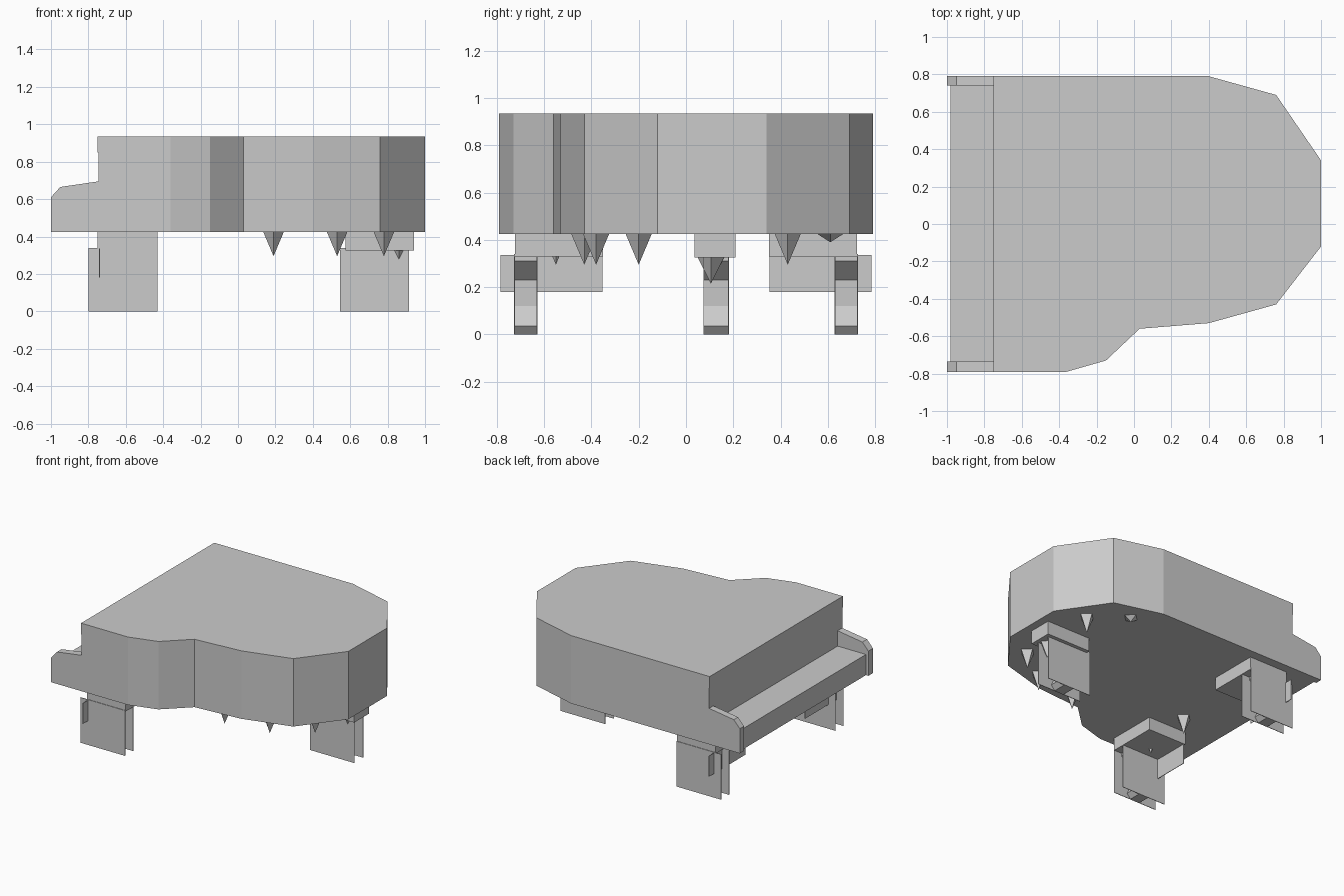
import bpy
import bmesh
from mathutils import Vector

if "Cube" in bpy.data.objects:
    bpy.data.objects.remove(bpy.data.objects["Cube"], do_unlink=True)

# Single grey finish
GREY = (0.6, 0.6, 0.6, 1)
grey = bpy.data.materials.new("light_grey")
grey.use_nodes = True
grey.diffuse_color = GREY
grey.node_tree.nodes["Principled BSDF"].inputs["Base Color"].default_value = GREY


def finish(name, bm):
    bmesh.ops.recalc_face_normals(bm, faces=bm.faces)
    mesh = bpy.data.meshes.new(name)
    bm.to_mesh(mesh)
    bm.free()
    mesh.materials.append(grey)
    obj = bpy.data.objects.new(name, mesh)
    bpy.context.collection.objects.link(obj)
    return obj


def prism(name, points, axis, low, high):
    """Extrude a plan (axis z) or a side profile (axis y)."""
    bm = bmesh.new()
    if axis == "z":
        verts = [bm.verts.new((a, b, low)) for a, b in points]
        move = Vector((0, 0, high - low))
    else:
        verts = [bm.verts.new((a, low, b)) for a, b in points]
        move = Vector((0, high - low, 0))
    face = bm.faces.new(verts)
    result = bmesh.ops.extrude_face_region(bm, geom=[face], use_keep_orig=True)
    moved = [g for g in result["geom"] if isinstance(g, bmesh.types.BMVert)]
    bmesh.ops.translate(bm, verts=moved, vec=move)
    return finish(name, bm)


def box(name, x, y, z):
    corners = [(x[0], y[0]), (x[1], y[0]), (x[1], y[1]), (x[0], y[1])]
    return prism(name, corners, "z", *z)


def spike(name, x, y, top, tip):
    bm = bmesh.new()
    bmesh.ops.create_cone(bm, cap_ends=True, segments=4, radius1=0, radius2=0.055,
                          depth=top - tip)
    bmesh.ops.translate(bm, verts=bm.verts, vec=(x, y, (top + tip) / 2))
    return finish(name, bm)


BOTTOM, LID, TOP = 0.425, 0.85, 0.935
EDGE = 0.79

# Curved case and its lid
curve = [(0.4, EDGE), (0.76, 0.69), (1, 0.34), (1, -0.12), (0.76, -0.43),
         (0.4, -0.53), (0.03, -0.56), (-0.15, -0.73), (-0.36, -EDGE)]
prism("case", curve + [(-0.745, -EDGE), (-0.745, EDGE)], "z", BOTTOM, LID)
prism("lid", curve + [(-0.75, -EDGE), (-0.75, EDGE)], "z", LID, TOP)

# Keyboard shelf between two sloped cheeks
box("key_shelf", (-0.98, -0.745), (-0.735, 0.74), (BOTTOM, 0.58))
cheek = [(-0.745, BOTTOM), (-1, BOTTOM), (-1, 0.61), (-0.95, 0.665), (-0.745, 0.695)]
prism("right_cheek", cheek, "y", -EDGE, -0.735)
prism("left_cheek", cheek, "y", 0.74, EDGE)

# Half profile of a leg as half width and height
half = [(0.04, 0), (0.07, 0.035), (0.05, 0.08), (0.03, 0.12),
        (0.035, 0.23), (0.12, 0.31), (0.12, 0.33)]


def leg(name, centre, y):
    """A shaped leg between two thin side panels."""
    outline = [(centre + w, z) for w, z in half]
    outline += [(centre - w, z) for w, z in reversed(half)]
    prism(name + "_post", outline, "y", *y)
    for side, at in zip(("right", "left"), y):
        box(f"{name}_{side}_panel", (centre - 0.185, centre + 0.185),
            (at - 0.002, at + 0.002), (0, 0.34))


# Front legs with aprons and cross panels
for name, s in (("front_right_leg", -1), ("front_left_leg", 1)):
    leg(name, -0.615, sorted((s * 0.725, s * 0.63)))
    box(name + "_apron", (-0.75, -0.43), sorted((s * 0.35, s * 0.722)), (0.33, BOTTOM))
    box(name + "_cross_panel", (-0.742, -0.738), sorted((s * 0.353, s * 0.785)),
        (0.18, 0.335))

# Tail leg
leg("tail_leg", 0.73, (0.075, 0.18))
box("tail_leg_apron", (0.575, 0.94), (0.035, 0.21), (0.325, BOTTOM))
spike("tail_leg_spike", 0.86, 0.105, 0.325, 0.215)

# Small pointed blocks under the case
spots = [(0.78, 0.43), (0.78, -0.2), (0.53, -0.38), (0.19, -0.43),
         (-0.61, -0.55), (-0.61, -0.2), (-0.61, 0.43)]
for i, (x, y) in enumerate(spots):
    spike(f"under_spike_{i + 1}", x, y, BOTTOM, 0.295)
spike("under_spike_back", 0.54, 0.61, BOTTOM, 0.39)
